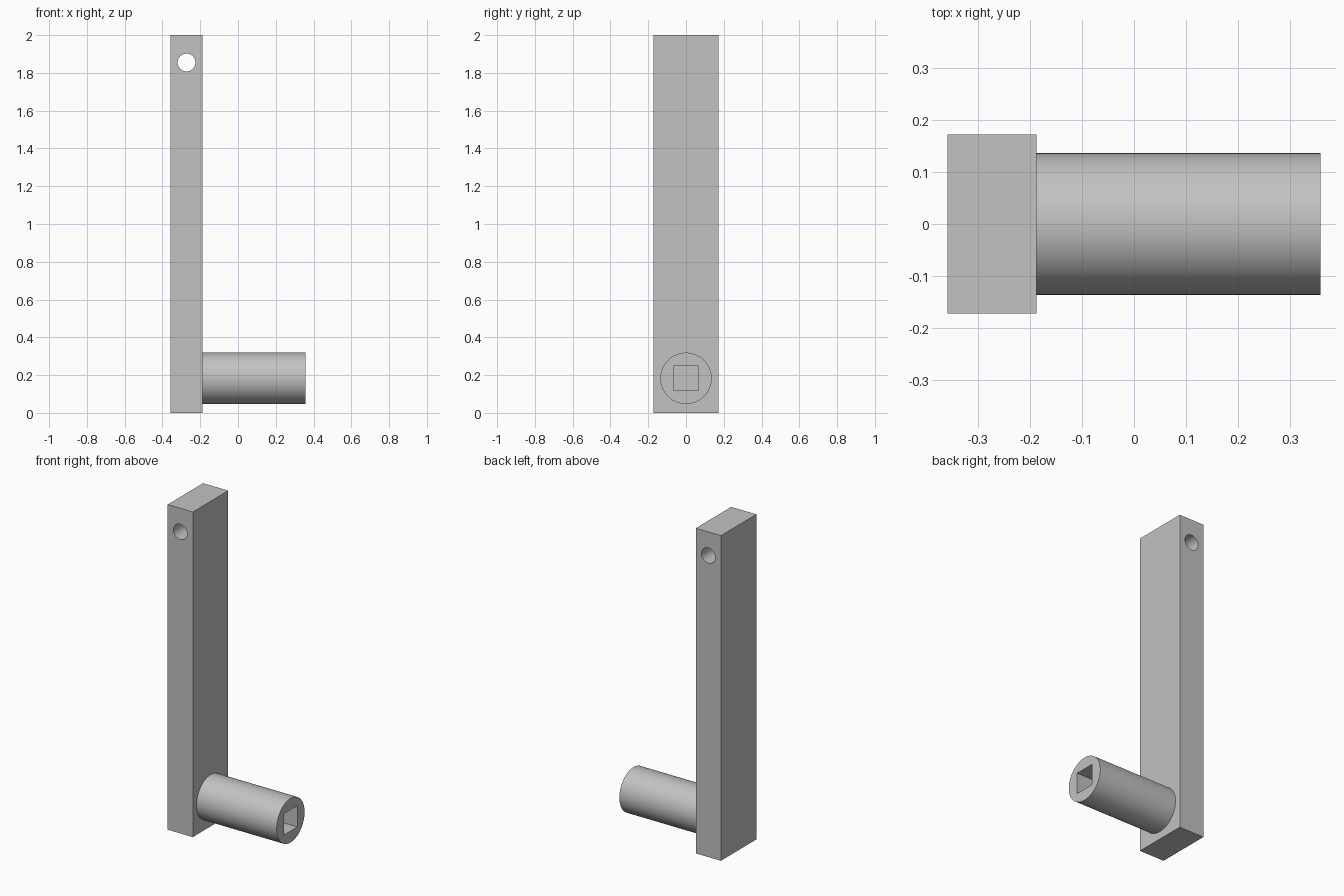
import bpy
import math

old = bpy.data.objects.get("Cube")
if old:
    bpy.data.objects.remove(old, do_unlink=True)

grey = bpy.data.materials.new("plain grey")
grey.use_nodes = True
grey.diffuse_color = (0.54, 0.54, 0.54, 1)
grey.node_tree.nodes["Principled BSDF"].inputs["Base Color"].default_value = grey.diffuse_color

BAR_LEFT, BAR_RIGHT, TUBE_END = -0.358, -0.187, 0.358
TUBE_Z = 0.183


def finish(name):
    obj = bpy.context.object
    obj.name = name
    obj.data.materials.append(grey)
    bpy.ops.object.transform_apply(location=False, rotation=True, scale=True)
    return obj


def box(name, x0, x1, width, z0, z1):
    bpy.ops.mesh.primitive_cube_add(size=1, location=((x0 + x1) / 2, 0, (z0 + z1) / 2))
    bpy.context.object.scale = (x1 - x0, width, z1 - z0)
    return finish(name)


def cylinder(name, radius, length, location, rotation):
    bpy.ops.mesh.primitive_cylinder_add(vertices=64, radius=radius, depth=length,
                                        location=location, rotation=rotation)
    return finish(name)


def cut(target, cutter):
    mod = target.modifiers.new("cut", 'BOOLEAN')
    mod.operation = 'DIFFERENCE'
    mod.solver = 'EXACT'
    mod.object = cutter
    bpy.context.view_layer.objects.active = target
    bpy.ops.object.modifier_apply(modifier=mod.name)
    bpy.data.objects.remove(cutter, do_unlink=True)
    bpy.ops.object.select_all(action='DESELECT')
    target.select_set(True)
    bpy.ops.object.shade_smooth_by_angle(angle=math.radians(30))


# Upright arm with a round cross hole near the top
arm = box("arm", BAR_LEFT, BAR_RIGHT, 0.344, 0, 2)
pin_hole = cylinder("pin_hole", 0.047, 1, ((BAR_LEFT + BAR_RIGHT) / 2, 0, 1.855),
                    (math.pi / 2, 0, 0))
cut(arm, pin_hole)

# Round shaft at the foot with a square socket running back to the arm
shaft = cylinder("socket_shaft", 0.136, TUBE_END - BAR_RIGHT,
                 ((BAR_RIGHT + TUBE_END) / 2, 0, TUBE_Z), (0, math.pi / 2, 0))
socket = box("socket", BAR_RIGHT - 0.1, TUBE_END + 0.1, 0.13, TUBE_Z - 0.065, TUBE_Z + 0.065)
cut(shaft, socket)
